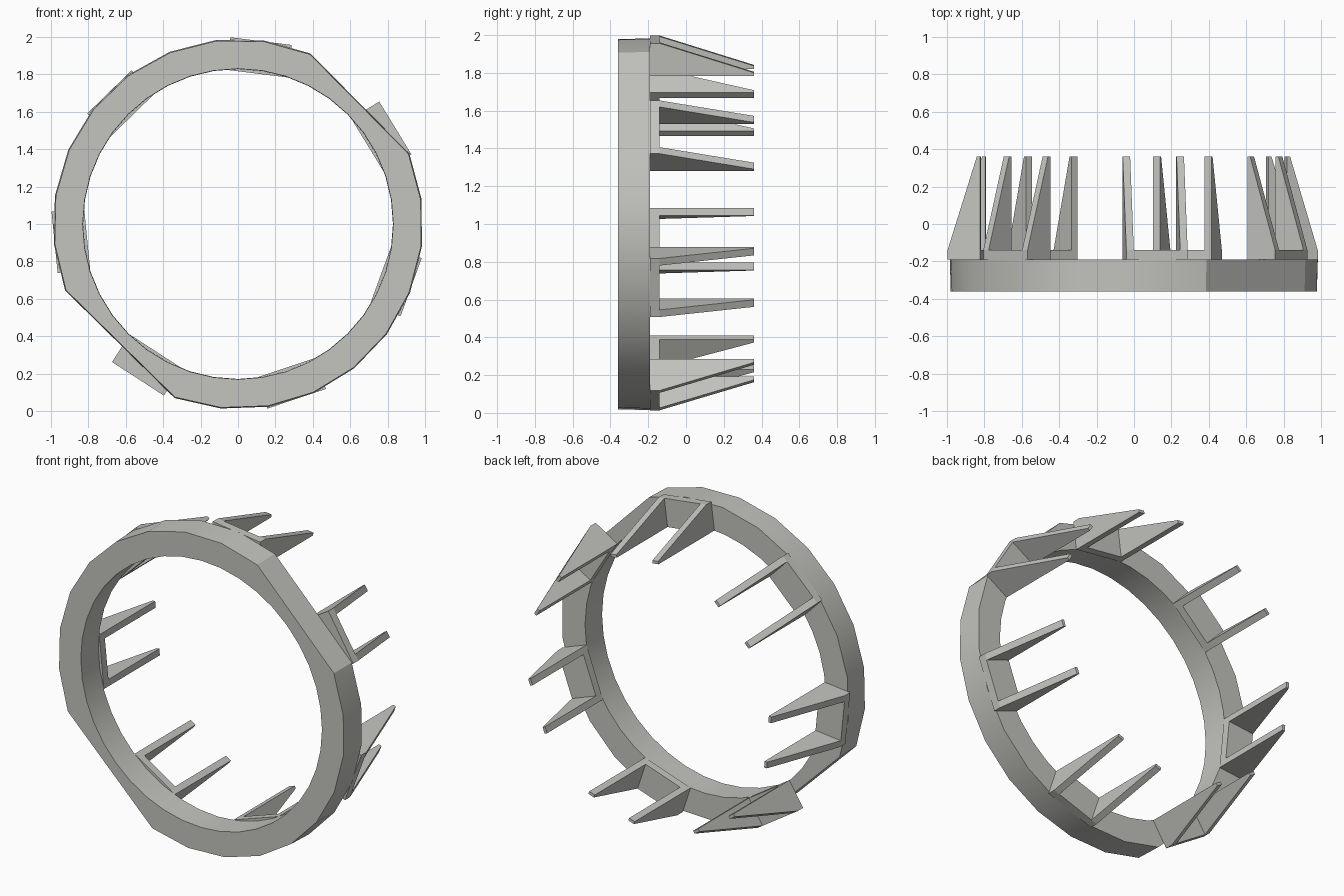
import bpy, bmesh, math
from mathutils import Matrix

if "Cube" in bpy.data.objects:
    bpy.data.objects.remove(bpy.data.objects["Cube"])

grey = bpy.data.materials.new("warm_grey")
grey.diffuse_color = (0.55, 0.55, 0.52, 1)
grey.use_nodes = True
grey.node_tree.nodes["Principled BSDF"].inputs["Base Color"].default_value = grey.diffuse_color


def finish(bm, name):
    bmesh.ops.recalc_face_normals(bm, faces=bm.faces)
    mesh = bpy.data.meshes.new(name)
    bm.to_mesh(mesh)
    bm.free()
    mesh.materials.append(grey)
    obj = bpy.data.objects.new(name, mesh)
    bpy.context.collection.objects.link(obj)
    return obj


def loop(bm, angles, r, y):
    vs = [bm.verts.new((r * math.cos(math.radians(a)), y, 1 + r * math.sin(math.radians(a))))
          for a in angles]
    edges = [bm.edges.new((vs[i - 1], vs[i])) for i in range(len(vs))]
    return vs, edges


# Ring: faceted rim with two long flats, around a round hole
FRONT, BACK = -0.36, -0.19
rim = [67 + 134 * i / 9 for i in range(10)] + [250 + 132.3 * i / 9 for i in range(10)]
hole = [360 * i / 40 for i in range(40)]

bm = bmesh.new()
caps = {FRONT: [], BACK: []}
for angles, radii in ((rim, (0.985, 0.99)), (hole, (0.83, 0.828))):
    front, e0 = loop(bm, angles, radii[0], FRONT)
    back, e1 = loop(bm, angles, radii[1], BACK)
    caps[FRONT] += e0
    caps[BACK] += e1
    for i in range(len(front)):
        bm.faces.new((front[i - 1], front[i], back[i], back[i - 1]))
for edges in caps.values():
    bmesh.ops.triangle_fill(bm, edges=edges, use_beauty=True)
ring = finish(bm, "ring")
bpy.context.view_layer.objects.active = ring
ring.select_set(True)
bpy.ops.object.shade_smooth_by_angle(angle=math.radians(25))
ring.select_set(False)

# Clips: seven U-shaped brackets, each a base plate with two tapered prongs
INNER, OUTER, TIP = 0.81, 0.985, 0.828
BASE, END = -0.14, 0.36
HALF, THICK = 0.165, 0.04


def prism(bm, profile, x0, x1):
    """Extrude an (y, radius) profile sideways from x0 to x1."""
    a = [bm.verts.new((x0, y, r)) for y, r in profile]
    b = [bm.verts.new((x1, y, r)) for y, r in profile]
    bm.faces.new(a)
    bm.faces.new(b[::-1])
    for i in range(len(a)):
        bm.faces.new((a[i - 1], a[i], b[i], b[i - 1]))


plate = [(BACK, INNER), (BACK, OUTER), (BASE, OUTER), (BASE, INNER)]
prong = [(BACK, INNER), (BACK, OUTER), (BASE, OUTER), (END, TIP), (END, INNER)]
for k in range(7):
    angle = math.radians(31.4 + k * 360 / 7)
    bm = bmesh.new()
    prism(bm, plate, -HALF + THICK, HALF - THICK)
    prism(bm, prong, -HALF, -HALF + THICK)
    prism(bm, prong, HALF - THICK, HALF)
    turn = Matrix.Translation((0, 0, 1)) @ Matrix.Rotation(math.pi / 2 - angle, 4, 'Y')
    bmesh.ops.transform(bm, matrix=turn, verts=bm.verts)
    finish(bm, f"clip_{k + 1}")
